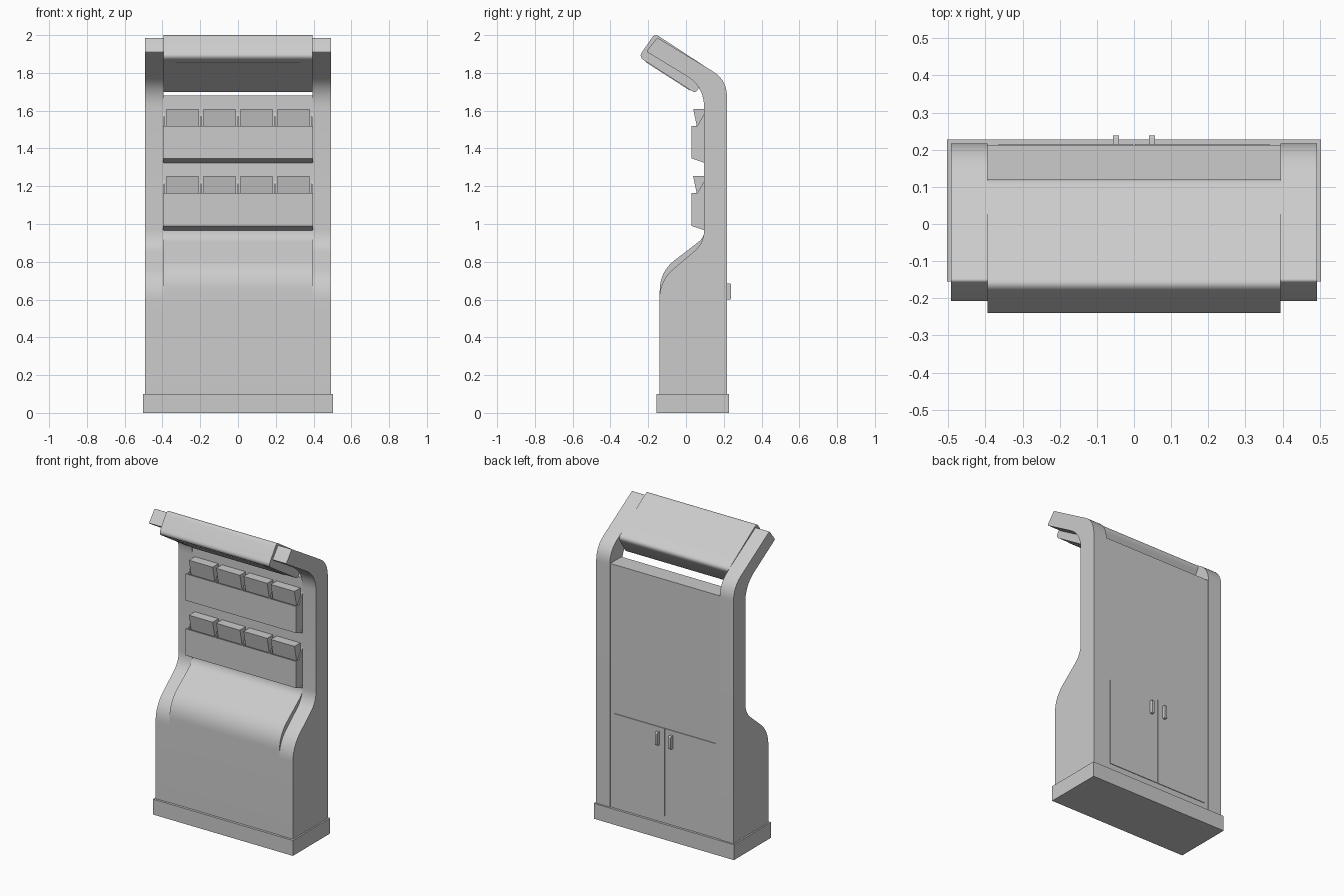
import bpy, bmesh
from math import radians
from mathutils import Vector

cube = bpy.data.objects.get("Cube")
if cube:
    bpy.data.objects.remove(cube, do_unlink=True)

grey = bpy.data.materials.new("light grey")
grey.use_nodes = True
grey.diffuse_color = (0.6, 0.6, 0.6, 1)
grey.node_tree.nodes["Principled BSDF"].inputs["Base Color"].default_value = (0.6, 0.6, 0.6, 1)


def rounded(corners, steps=10):
    """Side outline from (y, z, rounding length) corners."""
    out = []
    for i, (y, z, d) in enumerate(corners):
        p = Vector((y, z))
        if d == 0:
            out.append(p)
            continue
        a = Vector(corners[i - 1][:2])
        b = Vector(corners[(i + 1) % len(corners)][:2])
        a = p + (a - p).normalized() * d
        b = p + (b - p).normalized() * d
        for k in range(steps + 1):
            t = k / steps
            out.append(a * (1 - t) ** 2 + p * 2 * t * (1 - t) + b * t * t)
    return out


def slab(name, outline, x0, x1):
    """Extrude a (y, z) outline across from x0 to x1."""
    bm = bmesh.new()
    face = bm.faces.new([bm.verts.new((x0, p[0], p[1])) for p in outline])
    new = bmesh.ops.extrude_face_region(bm, geom=[face])["geom"]
    verts = [v for v in new if isinstance(v, bmesh.types.BMVert)]
    bmesh.ops.translate(bm, verts=verts, vec=(x1 - x0, 0, 0))
    bmesh.ops.recalc_face_normals(bm, faces=bm.faces[:])
    mesh = bpy.data.meshes.new(name)
    bm.to_mesh(mesh)
    bm.free()
    obj = bpy.data.objects.new(name, mesh)
    bpy.context.collection.objects.link(obj)
    mesh.materials.append(grey)
    bpy.ops.object.select_all(action='DESELECT')
    obj.select_set(True)
    bpy.context.view_layer.objects.active = obj
    bpy.ops.object.shade_smooth_by_angle(angle=radians(30))
    return obj


def box(name, x0, x1, y0, y1, z0, z1):
    return slab(name, [(y0, z0), (y1, z0), (y1, z1), (y0, z1)], x0, x1)


# Plinth
box("base", -0.503, 0.503, -0.155, 0.227, 0, 0.1)

# Curved side panels
side = rounded([(-0.141, 0.09, 0), (-0.141, 0.70, 0.1), (0.096, 0.90, 0.07),
                (0.096, 1.727, 0.11), (-0.21, 1.913, 0.008), (-0.152, 1.987, 0.008),
                (0.217, 1.763, 0.09), (0.217, 0.09, 0)])
slab("left_side_panel", side, 0.395, 0.493)
slab("right_side_panel", side, -0.493, -0.395)

# Cabinet with sloped counter and upright back wall
body = rounded([(-0.139, 0.09, 0), (-0.139, 0.747, 0.1), (0.098, 0.93, 0.04),
                (0.098, 1.68, 0), (0.212, 1.68, 0), (0.212, 0.09, 0)])
slab("cabinet_body", body, -0.395, 0.395)

# Canopy and the light panel on its underside
canopy = rounded([(-0.165, 2.008, 0.025), (-0.25, 1.885, 0.03),
                  (0.05, 1.692, 0.02), (0.13, 1.815, 0.03)])
slab("canopy", canopy, -0.394, 0.394)
slab("canopy_light", [(-0.212, 1.865), (-0.215, 1.858), (0.02, 1.707), (0.023, 1.714)],
     -0.328, 0.328)

# Two display trays, each with dividers and four leaning boxes
for level, dz in (("upper", 0), ("lower", -0.357)):
    def lift(points):
        return [(y, z + dz) for y, z in points]

    slab(level + "_tray", lift([(0.03, 1.52), (0.03, 1.347), (0.1, 1.323), (0.1, 1.34),
                                (0.038, 1.36), (0.038, 1.52)]), -0.397, 0.397)
    divider = lift([(0.034, 1.52), (0.034, 1.35), (0.1, 1.328), (0.1, 1.59), (0.06, 1.52)])
    for i in range(5):
        x = -0.392 + i * 0.196
        slab(f"{level}_divider_{i + 1}", divider, x - 0.004, x + 0.004)
    leaning = lift([(0.038, 1.61), (0.098, 1.61), (0.098, 1.36), (0.09, 1.36)])
    for i in range(4):
        x = (i - 1.5) * 0.196
        slab(f"{level}_display_box_{i + 1}", leaning, x - 0.085, x + 0.085)

# Rear doors with handles
for name, s in (("left", 1), ("right", -1)):
    box(name + "_door", s * 0.003, s * 0.365, 0.21, 0.216, 0.145, 0.715)
    grip = rounded([(0.21, 0.6, 0), (0.238, 0.6, 0.008), (0.238, 0.685, 0.008), (0.21, 0.685, 0)], 4)
    slab(name + "_door_handle", grip, s * 0.04, s * 0.057)
